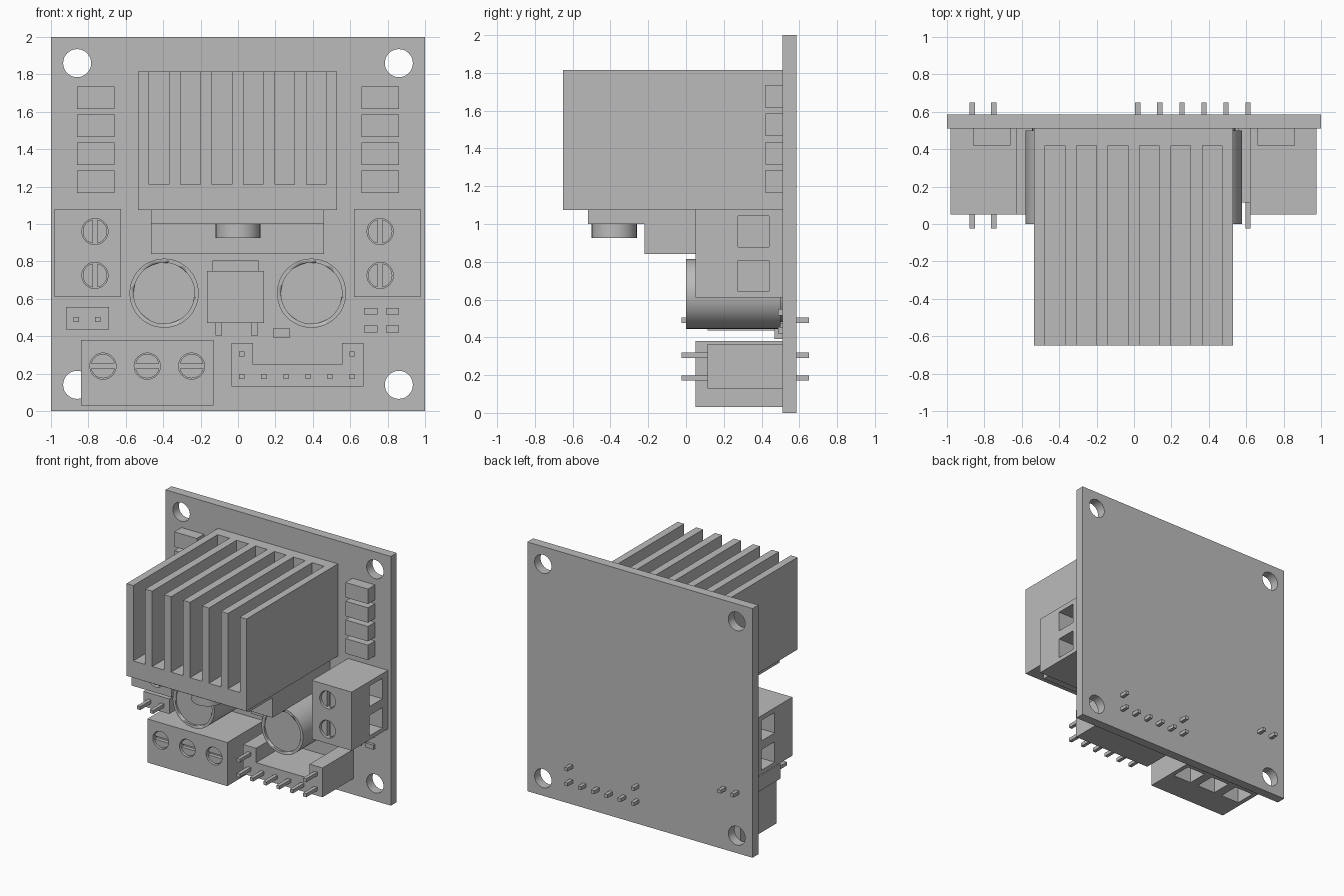
import bpy
import math
from mathutils import Vector

default = bpy.data.objects.get("Cube")
if default:
    bpy.data.objects.remove(default, do_unlink=True)

grey = bpy.data.materials.new("plain_grey")
grey.use_nodes = True
colour = (0.5, 0.5, 0.5, 1)
grey.diffuse_color = colour
grey.node_tree.nodes["Principled BSDF"].inputs["Base Color"].default_value = colour

BOARD = 0.51   # front surface of the circuit board


def finish(name):
    ob = bpy.context.object
    ob.name = name
    ob.data.materials.append(grey)
    return ob


def box(name, x, y, z):
    """Box from three (low, high) ranges."""
    bpy.ops.mesh.primitive_cube_add(size=1, location=[sum(r) / 2 for r in (x, y, z)])
    ob = finish(name)
    ob.scale = [r[1] - r[0] for r in (x, y, z)]
    bpy.ops.object.transform_apply(location=False, rotation=False, scale=True)
    return ob


def cylinder(name, start, end, radius, sides=32):
    a, b = Vector(start), Vector(end)
    bpy.ops.mesh.primitive_cylinder_add(
        vertices=sides, radius=radius, depth=(b - a).length, location=(a + b) / 2,
        rotation=(b - a).to_track_quat("Z", "Y").to_euler())
    ob = finish(name)
    bpy.ops.object.shade_smooth_by_angle(angle=math.radians(30))
    return ob


def boolean(ob, others, operation="DIFFERENCE"):
    """Apply each helper to the object, then remove the helper."""
    for other in others:
        other.hide_render = True
        mod = ob.modifiers.new("cut", "BOOLEAN")
        mod.operation = operation
        mod.solver = "EXACT"
        mod.object = other
        bpy.context.view_layer.objects.active = ob
        bpy.ops.object.modifier_apply(modifier=mod.name)
        bpy.data.objects.remove(other, do_unlink=True)


def around(centre, half):
    return (centre - half, centre + half)


# Circuit board with four mounting holes
board = box("circuit_board", (-1, 1), (BOARD, 0.585), (0, 2))
boolean(board, [cylinder("hole", (x, 0.4, z), (x, 0.7, z), 0.075)
                for x in (-0.86, 0.86) for z in (0.14, 1.86)])

# Heatsink: slots open to the front and the top
sink = box("heatsink", (-0.535, 0.53), (-0.65, BOARD), (1.075, 1.815))
boolean(sink, [box("slot", around(-0.422 + i * 0.168, 0.053), (-0.8, 0.42), (1.21, 2))
               for i in range(6)])

# Power chip with its tab and screw under the heatsink
box("chip_body", (-0.465, 0.46), (-0.22, BOARD), (0.84, 1.0))
box("chip_tab", (-0.465, 0.46), (-0.52, BOARD), (1.0, 1.075))
cylinder("chip_screw", (0, -0.38, 0.925), (0, -0.38, 1.0), 0.12)


# Screw terminals
def terminal(name, x, z, screws, side):
    """side: direction of the wire openings, as (x, z)."""
    front = 0.05
    body = box(name, x, (front, BOARD), z)
    cutters = []
    for sx, sz in screws:
        cutters.append(cylinder("recess", (sx, 0, sz), (sx, front + 0.05, sz), 0.07))
        if side[0]:
            edge = x[1] if side[0] > 0 else x[0]
            cutters.append(box("opening", around(edge, 0.2), (0.275, 0.44), around(sz, 0.082)))
        else:
            cutters.append(box("opening", around(sx, 0.082), (0.275, 0.44), around(z[0], 0.2)))
    boolean(body, cutters)
    for sx, sz in screws:
        screw = cylinder(name + "_screw", (sx, front + 0.015, sz), (sx, front + 0.06, sz), 0.065)
        wide, tall = (0.013, 0.1) if side[0] else (0.1, 0.013)
        boolean(screw, [box("groove", around(sx, wide), (0, front + 0.045), around(sz, tall))])


terminal("right_terminal", (-0.98, -0.625), (0.61, 1.08),
         [(-0.765, 0.96), (-0.765, 0.725)], (-1, 0))
terminal("left_terminal", (0.62, 0.975), (0.61, 1.08),
         [(0.76, 0.96), (0.76, 0.725)], (1, 0))
terminal("power_terminal", (-0.84, -0.13), (0.03, 0.38),
         [(x, 0.24) for x in (-0.722, -0.485, -0.248)], (0, -1))

# Capacitors with a rim around the front face
for side, x in (("right", -0.395), ("left", 0.393)):
    can = cylinder(side + "_capacitor", (x, 0, 0.63), (x, 0.5, 0.63), 0.185, 48)
    boolean(can, [cylinder("dish", (x, -0.1, 0.63), (x, 0.015, 0.63), 0.163, 48)])
    cylinder(side + "_capacitor_seat", (x, 0.49, 0.63), (x, BOARD, 0.63), 0.15)

# Voltage regulator
box("regulator_body", (-0.165, 0.14), (0.4, BOARD), (0.47, 0.75))
box("regulator_tab", (-0.135, 0.11), (0.48, BOARD), (0.75, 0.805))
for x in (-0.103, 0.088):
    box("regulator_leg", around(x, 0.018), (0.48, BOARD), (0.405, 0.48))

# Rows of diodes on both sides of the heatsink
for x in (-0.76, 0.76):
    for i in range(4):
        box("diode", around(x, 0.1), (0.42, BOARD), around(1.225 + i * 0.15, 0.06))

# Small surface parts
for x in (0.71, 0.825):
    for z in (0.438, 0.533):
        box("resistor", around(x, 0.035), (0.488, BOARD), around(z, 0.018))
box("indicator", (0.19, 0.275), (0.468, BOARD), (0.39, 0.443))

# Pin headers: a U-shaped control header and a two-pin header
header = box("control_header", (-0.035, 0.67), (0.115, BOARD), (0.13, 0.365))
boolean(header, [box("gap", (0.08, 0.555), (0, 0.6), (0.25, 0.5))])
box("two_pin_header", (-0.92, -0.69), (0.115, BOARD), (0.435, 0.555))

pins = [(0.02 + i * 0.118, 0.185) for i in range(6)]
pins += [(0.02, 0.305), (0.61, 0.305), (-0.865, 0.49), (-0.75, 0.49)]
for x, z in pins:
    box("pin", around(x, 0.014), (-0.025, 0.65), around(z, 0.014))
